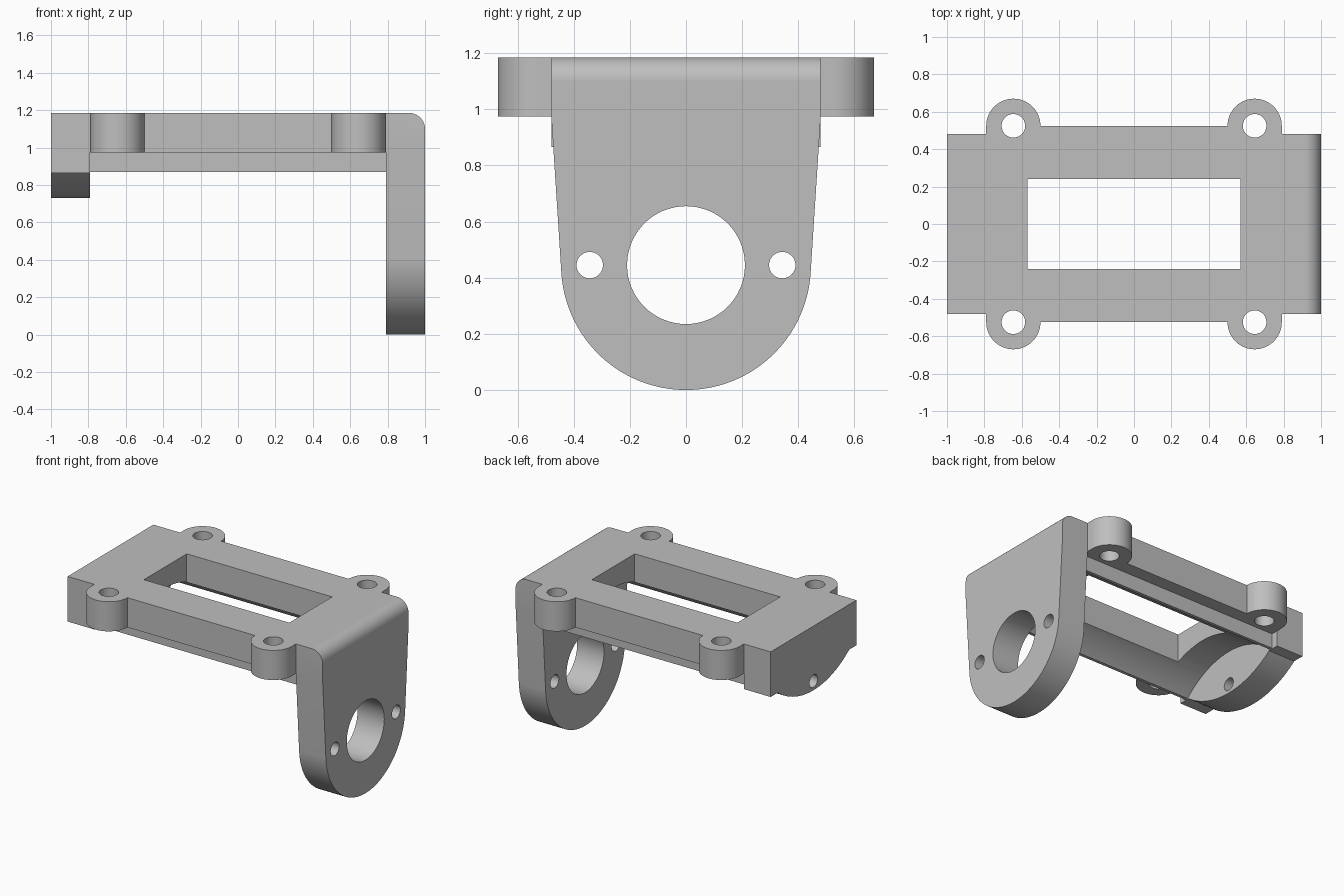
import bpy, bmesh
from math import sin, cos, radians

if "Cube" in bpy.data.objects:
    bpy.data.objects.remove(bpy.data.objects["Cube"], do_unlink=True)

TOP, EAR_Z = 1.185, 0.975
INNER = 0.79          # inner faces of the end plates

grey = bpy.data.materials.new("plain grey")
grey.use_nodes = True
grey.diffuse_color = (0.52, 0.52, 0.52, 1)
grey.node_tree.nodes["Principled BSDF"].inputs["Base Color"].default_value = (0.52, 0.52, 0.52, 1)


def arc(cu, cv, r, a, b, n=32):
    steps = [radians(a + (b - a) * i / n) for i in range(n + 1)]
    return [(cu + r * cos(t), cv + r * sin(t)) for t in steps]


def circle(cu, cv, r, n=64):
    return arc(cu, cv, r, 0, 360, n)[:-1]


def rect(u, v0, v1):
    return [(-u, v0), (u, v0), (u, v1), (-u, v1)]


def prism(name, outline, axis, lo, hi, round_top=0):
    """Extrude a closed outline along x (outline in y, z) or z (outline in x, y)."""
    bm = bmesh.new()
    place = (lambda p, t: (t, *p)) if axis == "x" else (lambda p, t: (*p, t))
    a = [bm.verts.new(place(p, lo)) for p in outline]
    b = [bm.verts.new(place(p, hi)) for p in outline]
    bm.faces.new(a)
    bm.faces.new(b)
    for i in range(len(a)):
        j = (i + 1) % len(a)
        bm.faces.new((a[i], a[j], b[j], b[i]))
    bmesh.ops.recalc_face_normals(bm, faces=bm.faces)
    if round_top:
        edge = [e for e in bm.edges
                if all(v.co.x > hi - 1e-4 and v.co.z > TOP - 1e-4 for v in e.verts)]
        bmesh.ops.bevel(bm, geom=edge, offset=round_top, segments=10,
                        profile=0.5, affect="EDGES")
    mesh = bpy.data.meshes.new(name)
    bm.to_mesh(mesh)
    bm.free()
    mesh.materials.append(grey)
    obj = bpy.data.objects.new(name, mesh)
    bpy.context.collection.objects.link(obj)
    return obj


def combine(obj, tool, operation):
    """Apply a boolean and discard the tool."""
    mod = obj.modifiers.new("boolean", "BOOLEAN")
    mod.object, mod.operation, mod.solver = tool, operation, "EXACT"
    bpy.context.view_layer.update()
    deps = bpy.context.evaluated_depsgraph_get()
    mesh = bpy.data.meshes.new_from_object(obj.evaluated_get(deps))
    obj.modifiers.clear()
    obj.data = mesh
    bpy.data.objects.remove(tool, do_unlink=True)


# Top frame with four rounded screw ears
q = arc(0.645, 0.525, 0.145, 0, 180)
outline = (q + [(-x, y) for x, y in reversed(q)]
           + [(-x, -y) for x, y in q] + [(x, -y) for x, y in reversed(q)])
bracket = prism("bracket", outline, "z", EAR_Z, TOP)

# Lower rails, hollowed by a cylinder, and the window
combine(bracket, prism("rails", rect(0.43, 0.87, TOP), "x", -INNER, INNER), "UNION")
combine(bracket, prism("hollow", circle(0, 0.445, 0.59, 96), "x", -0.85, 0.85), "DIFFERENCE")
combine(bracket, prism("window", rect(0.57, -0.24, 0.24), "z", 0.6, 1.4), "DIFFERENCE")

# Short end plate with a curved lower lip
lip = arc(0, 1.39, 0.66, -127.3, -52.7)
short = [(-0.48, TOP), (-0.48, 0.865)] + lip + [(0.48, 0.865), (0.48, TOP)]
combine(bracket, prism("short_plate", short, "x", -1, -INNER), "UNION")

# Tall end plate with a round foot and rounded top edge
foot = arc(0, 0.445, 0.445, -176, -4, 64)
tall = [(-0.48, TOP), (-0.48, EAR_Z)] + foot + [(0.48, EAR_Z), (0.48, TOP)]
combine(bracket, prism("tall_plate", tall, "x", INNER, 1, 0.085), "UNION")

# Bearing hole, its two screw holes and the short plate's pin hole
for y, z, r, lo, hi in ((0, 0.445, 0.21, 0.7, 1.1), (0.343, 0.445, 0.047, 0.7, 1.1),
                        (-0.343, 0.445, 0.047, 0.7, 1.1), (0, 0.795, 0.045, -1.1, -0.7)):
    combine(bracket, prism("hole", circle(y, z, r), "x", lo, hi), "DIFFERENCE")

# Ear screw holes
for sx in (-1, 1):
    for sy in (-1, 1):
        combine(bracket, prism("hole", circle(sx * 0.645, sy * 0.525, 0.063), "z", 0.8, 1.4),
                "DIFFERENCE")

# Smooth curves, crisp edges
bpy.ops.object.select_all(action="DESELECT")
bracket.select_set(True)
bpy.context.view_layer.objects.active = bracket
bpy.ops.object.shade_smooth_by_angle(angle=radians(30))
weighted = bracket.modifiers.new("even shading", "WEIGHTED_NORMAL")
weighted.keep_sharp = True
